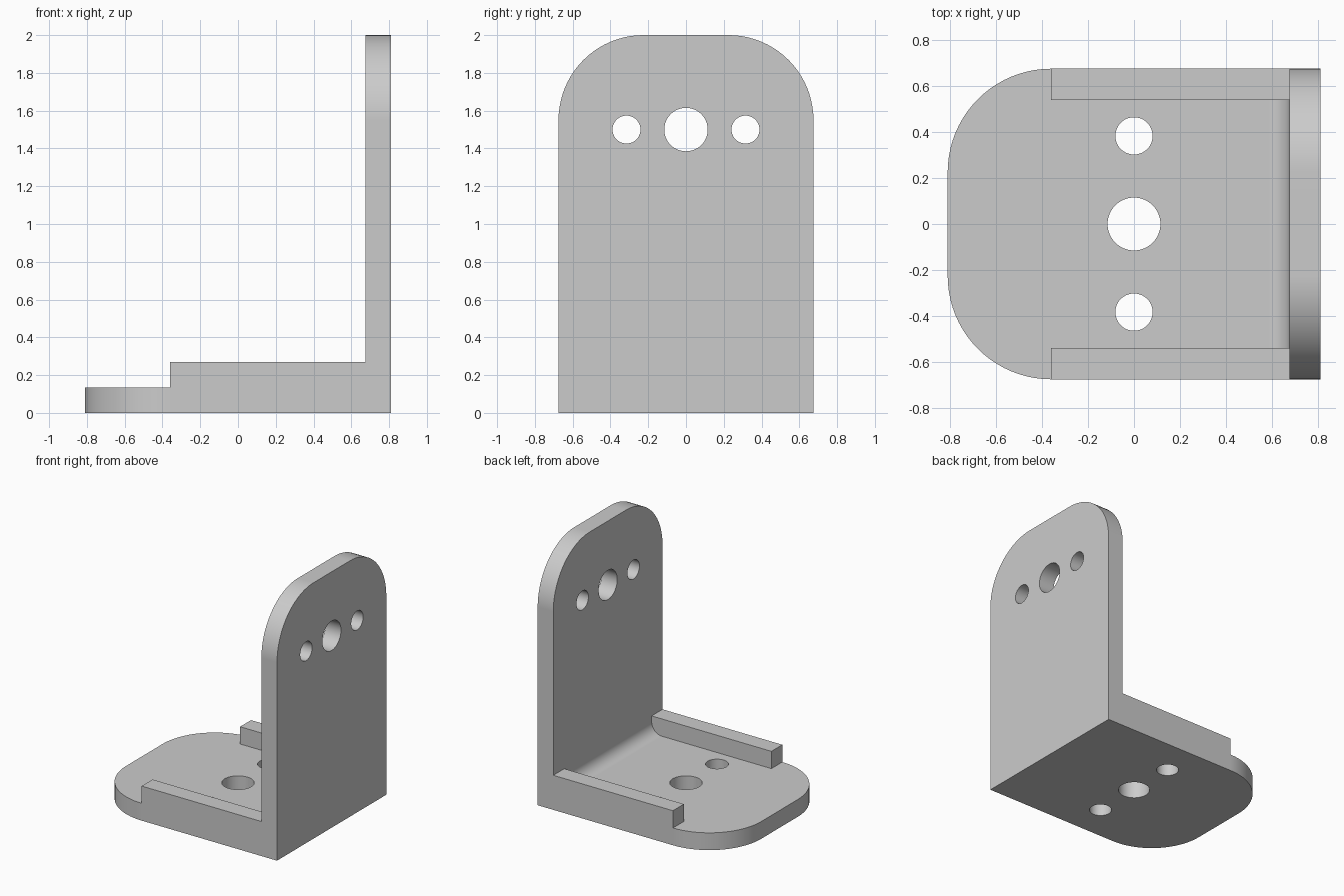
import bpy, bmesh, math
from mathutils import Matrix, Vector

if "Cube" in bpy.data.objects:
    bpy.data.objects.remove(bpy.data.objects["Cube"], do_unlink=True)

HALF_X, HALF_Y, HEIGHT = 0.81, 0.675, 2.0
THICK = 0.135
CORNER, FILLET = 0.45, 0.09

grey = bpy.data.materials.new("plain grey")
grey.use_nodes = True
grey.diffuse_color = (0.6, 0.6, 0.6, 1)
grey.node_tree.nodes["Principled BSDF"].inputs["Base Color"].default_value = (0.6, 0.6, 0.6, 1)


def finish(name, bm):
    bmesh.ops.recalc_face_normals(bm, faces=bm.faces[:])
    mesh = bpy.data.meshes.new(name)
    bm.to_mesh(mesh)
    bm.free()
    mesh.materials.append(grey)
    obj = bpy.data.objects.new(name, mesh)
    bpy.context.collection.objects.link(obj)
    return obj


def box(name, low, high):
    bm = bmesh.new()
    low, high = Vector(low), Vector(high)
    matrix = Matrix.Translation((low + high) / 2) @ Matrix.Diagonal((*(high - low), 1))
    bmesh.ops.create_cube(bm, size=1, matrix=matrix)
    return finish(name, bm)


def drill(name, centre, radius, axis):
    bm = bmesh.new()
    turn = Matrix.Rotation(math.pi / 2, 4, "Y") if axis == "X" else Matrix()
    bmesh.ops.create_cone(bm, cap_ends=True, segments=48, radius1=radius, radius2=radius,
                          depth=THICK * 3, matrix=Matrix.Translation(centre) @ turn)
    return finish(name, bm)


# L-shaped side profile with a filleted inner corner
inner = HALF_X - THICK
profile = [(-HALF_X, 0), (HALF_X, 0), (HALF_X, HEIGHT), (inner, HEIGHT)]
for i in range(13):
    a = math.pi / 2 * i / 12
    profile.append((inner - FILLET + FILLET * math.cos(a), THICK + FILLET - FILLET * math.sin(a)))
profile.append((-HALF_X, THICK))

bm = bmesh.new()
side = bm.faces.new([bm.verts.new((x, -HALF_Y, z)) for x, z in profile])
grown = bmesh.ops.extrude_face_region(bm, geom=[side])
bmesh.ops.translate(bm, vec=(0, 2 * HALF_Y, 0),
                    verts=[v for v in grown["geom"] if isinstance(v, bmesh.types.BMVert)])
bmesh.ops.recalc_face_normals(bm, faces=bm.faces[:])


# Large rounded corners on the free ends of both plates
def is_corner(edge):
    a, b = (v.co for v in edge.verts)
    if abs(a.y - b.y) > 0.01:
        return False
    return max(a.x, b.x) < -HALF_X + 0.01 or min(a.z, b.z) > HEIGHT - 0.01


bmesh.ops.bevel(bm, geom=[e for e in bm.edges if is_corner(e)], offset=CORNER,
                offset_type="OFFSET", segments=20, profile=0.5, affect="EDGES")
bracket = finish("bracket", bm)

# Side rails, joined to the body
tools = []
for label, s in (("left", 1), ("right", -1)):
    ys = sorted((s * 0.54, s * HALF_Y))
    rail = box(f"{label}_rail", (-0.36, ys[0], THICK / 2), (HALF_X - THICK / 2, ys[1], 2 * THICK))
    tools.append((rail, "UNION"))

# Round holes through the base and the upright plate
wall_x = HALF_X - THICK / 2
for y, base_r, y_wall, wall_r in ((-0.383, 0.081, -0.315, 0.074),
                                  (0, 0.115, 0, 0.115),
                                  (0.383, 0.081, 0.315, 0.074)):
    tools.append((drill("base_hole", (0, y, THICK / 2), base_r, "Z"), "DIFFERENCE"))
    tools.append((drill("wall_hole", (wall_x, y_wall, 1.5), wall_r, "X"), "DIFFERENCE"))

bpy.ops.object.select_all(action="DESELECT")
bpy.context.view_layer.objects.active = bracket
bracket.select_set(True)
for tool, operation in tools:
    mod = bracket.modifiers.new(tool.name, "BOOLEAN")
    mod.operation, mod.object, mod.solver = operation, tool, "EXACT"
    bpy.ops.object.modifier_apply(modifier=mod.name)
    bpy.data.objects.remove(tool, do_unlink=True)

# Smooth curves, crisp edges, even shading on the flat faces
bpy.ops.object.shade_smooth_by_angle(angle=math.radians(30))
weighted = bracket.modifiers.new("even_normals", "WEIGHTED_NORMAL")
weighted.keep_sharp = True
